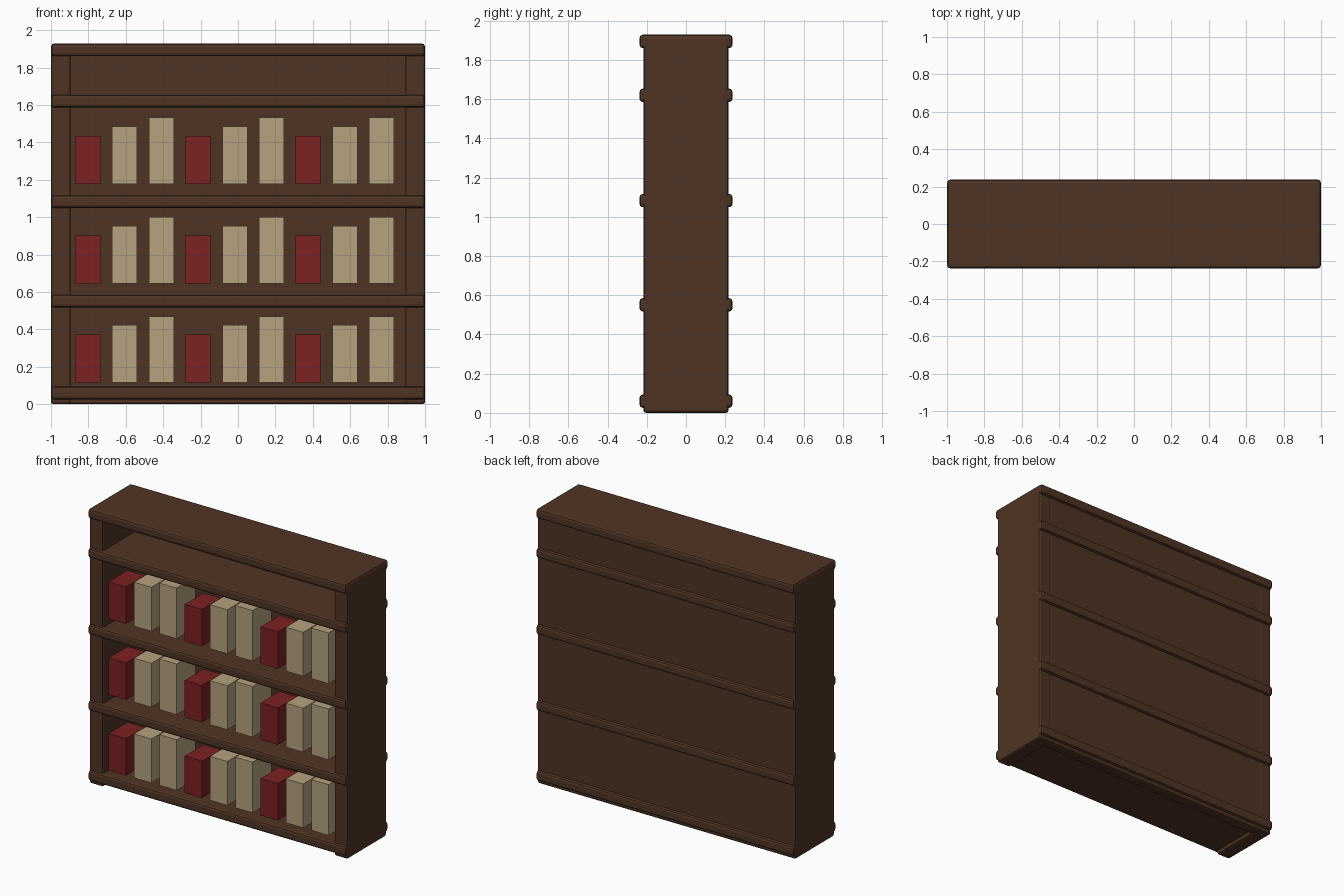
import bpy

if "Cube" in bpy.data.objects:
    bpy.data.objects.remove(bpy.data.objects["Cube"])


def material(name, rgb):
    m = bpy.data.materials.new(name)
    m.diffuse_color = (*rgb, 1.0)
    m.use_nodes = True
    m.node_tree.nodes["Principled BSDF"].inputs["Base Color"].default_value = m.diffuse_color
    return m


WOOD = material("dark_brown_wood", (0.078, 0.034, 0.017))
RED = material("deep_red_cover", (0.205, 0.0150, 0.0165))
TAN = material("tan_cover", (0.465, 0.365, 0.215))


def box(name, lo, hi, mat, bevel=0.0):
    """Box between two corners, optionally with rounded edges."""
    centre = [(a + b) / 2 for a, b in zip(lo, hi)]
    bpy.ops.mesh.primitive_cube_add(size=1, location=centre)
    ob = bpy.context.object
    ob.name = name
    ob.scale = [b - a for a, b in zip(lo, hi)]
    bpy.ops.object.transform_apply(location=False, rotation=False, scale=True)
    ob.data.materials.append(mat)
    if bevel:
        mod = ob.modifiers.new("rounded_edges", "BEVEL")
        mod.width = bevel
        mod.segments = 2
    return ob


# Side panels
for side, x0, x1 in (("left", -1.0, -0.895), ("right", 0.895, 1.0)):
    box(f"{side}_panel", (x0, -0.217, 0.0), (x1, 0.217, 1.922), WOOD, 0.014)

# Back panel, standing flush with the rear of the sides
box("back_panel", (-0.998, 0.137, 0.0), (0.998, 0.216, 1.92), WOOD, 0.012)

# Shelves and top board, overhanging front and back
for i, z in enumerate((0.06, 0.551, 1.083, 1.62, 1.895)):
    name = "top_board" if i == 4 else f"shelf_{i + 1}"
    box(name, (-0.999, -0.237, z - 0.034), (0.999, 0.237, z + 0.034), WOOD, 0.016)

# Books: a repeating red, medium tan, tall tan pattern
pattern = ((RED, 0.258), (TAN, 0.308), (TAN, 0.355))
for row, z in enumerate((0.115, 0.645, 1.177)):
    for col in range(9):
        mat, height = pattern[col % 3]
        x = -0.802 + col * 0.1962
        box(f"book_{row + 1}_{col + 1}", (x - 0.067, -0.19, z),
            (x + 0.067, 0.02, z + height), mat)
